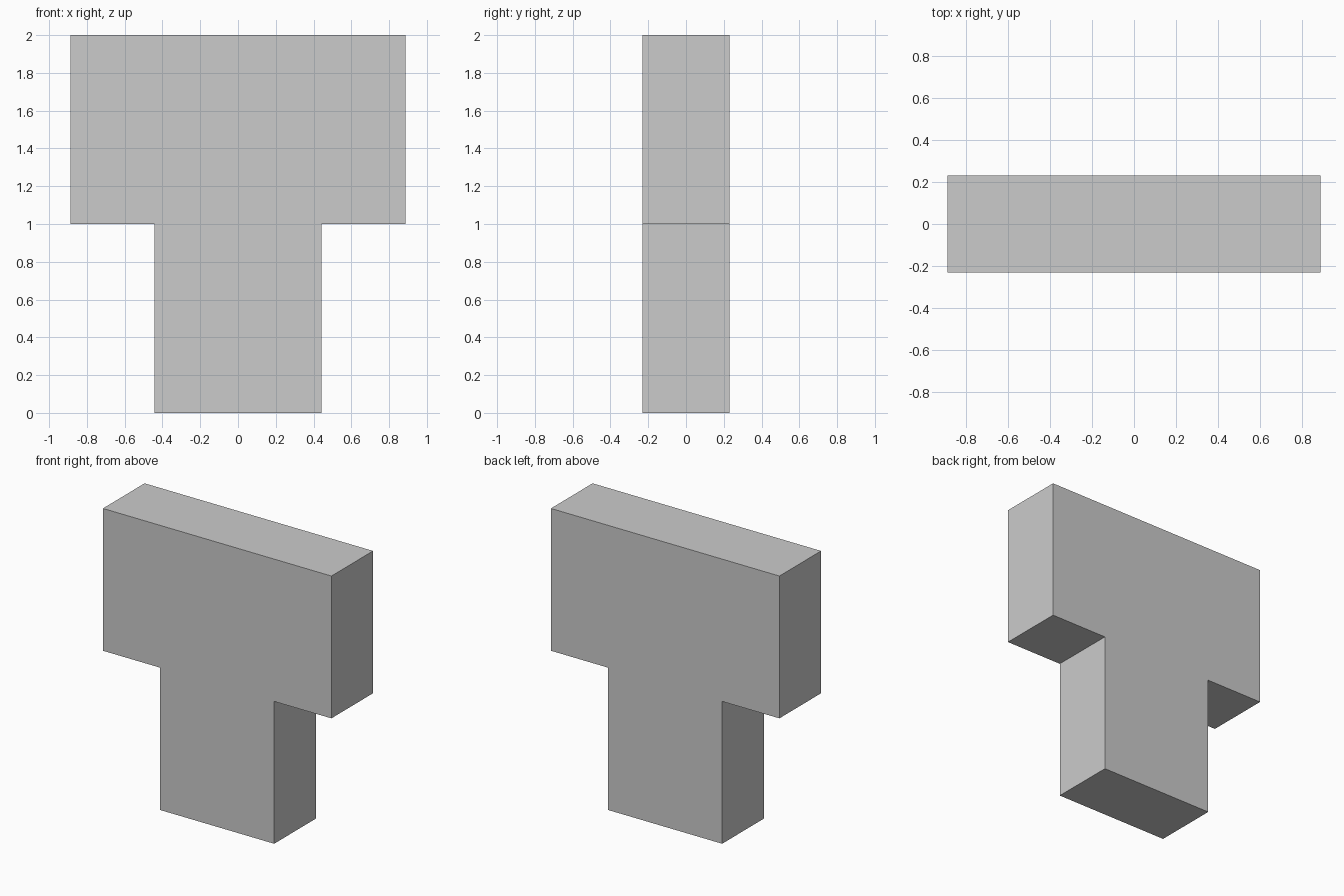
import bpy
import bmesh

if "Cube" in bpy.data.objects:
    bpy.data.objects.remove(bpy.data.objects["Cube"])

HEAD, STEM, DEPTH = 0.888, 0.443, 0.462  # half widths and thickness
STEP, TOP = 1.0, 2.0                     # heights

# T-shaped block: half outline mirrored across x, then extruded front to back
half = [(STEM, 0), (STEM, STEP), (HEAD, STEP), (HEAD, TOP)]
outline = half + [(-x, z) for x, z in reversed(half)]

bm = bmesh.new()
front = bm.faces.new([bm.verts.new((x, -DEPTH / 2, z)) for x, z in outline])
extruded = bmesh.ops.extrude_face_region(bm, geom=[front], use_keep_orig=True)
back = [v for v in extruded["geom"] if isinstance(v, bmesh.types.BMVert)]
bmesh.ops.translate(bm, verts=back, vec=(0, DEPTH, 0))
bmesh.ops.recalc_face_normals(bm, faces=bm.faces)

mesh = bpy.data.meshes.new("t_block")
bm.to_mesh(mesh)
bm.free()
bpy.context.collection.objects.link(bpy.data.objects.new("t_block", mesh))
